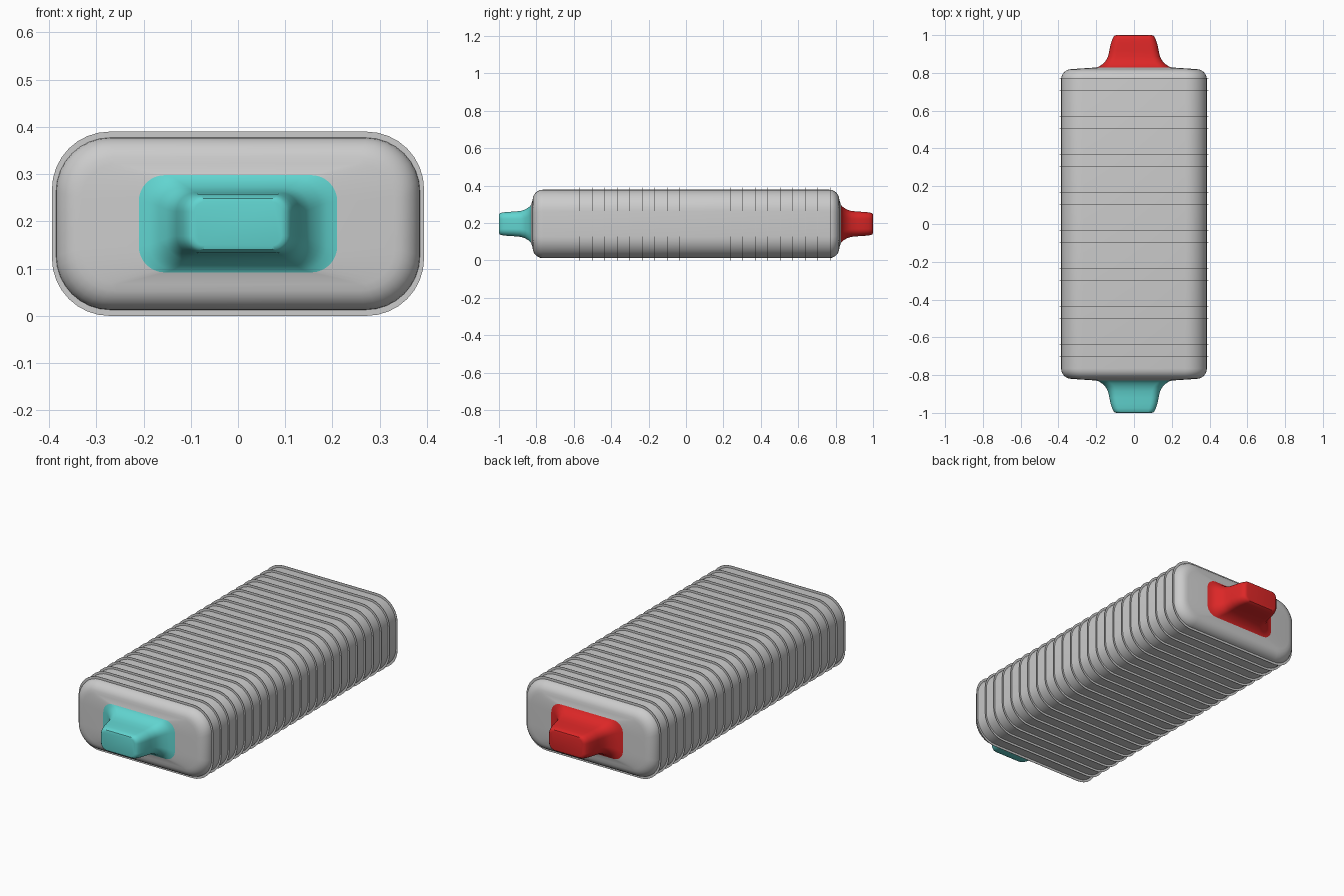
import bpy, bmesh, math

if "Cube" in bpy.data.objects:
    bpy.data.objects.remove(bpy.data.objects["Cube"])

ZC = 0.195  # height of the long axis


def outline(hw, hh, r, n=8):
    """Rounded rectangle around the long axis."""
    pts = []
    for k, (sx, sz) in enumerate([(1, 1), (-1, 1), (-1, -1), (1, -1)]):
        for i in range(n + 1):
            a = math.pi / 2 * (k + i / n)
            pts.append((sx * (hw - r) + r * math.cos(a),
                        ZC + sz * (hh - r) + r * math.sin(a)))
    return pts


def loft(name, sections, cap_end=False, closed=False, color=None):
    """Skin a list of (y, half width, half height, corner radius)."""
    bm = bmesh.new()
    rows = [[bm.verts.new((x, y, z)) for x, z in outline(w, h, r)]
            for y, w, h, r in sections]
    pairs = list(zip(rows, rows[1:]))
    if closed:
        pairs.append((rows[-1], rows[0]))
    n = len(rows[0])
    for a, b in pairs:
        for i in range(n):
            j = (i + 1) % n
            bm.faces.new((a[i], a[j], b[j], b[i]))
    if cap_end:
        bm.faces.new(rows[-1])
    bmesh.ops.recalc_face_normals(bm, faces=bm.faces)
    # open shells: make sure the side faces point away from the axis
    f = max(bm.faces, key=lambda q: q.calc_center_median().z)
    if f.normal.z < 0:
        bmesh.ops.reverse_faces(bm, faces=bm.faces)
    me = bpy.data.meshes.new(name)
    bm.to_mesh(me)
    bm.free()
    ob = bpy.data.objects.new(name, me)
    bpy.context.collection.objects.link(ob)
    if color:
        mat = bpy.data.materials.new(name + "_color")
        mat.diffuse_color = color
        mat.use_nodes = True
        mat.node_tree.nodes["Principled BSDF"].inputs["Base Color"].default_value = mat.diffuse_color
        me.materials.append(mat)
    bpy.ops.object.select_all(action='DESELECT')
    ob.select_set(True)
    bpy.context.view_layer.objects.active = ob
    bpy.ops.object.shade_smooth_by_angle(angle=math.radians(40))
    return ob


# Body: rounded box with soft end edges and slightly domed end faces
W, H, R = 0.386, 0.183, 0.115
E = 0.055
end = [(0.765 + E * math.sin(a), W - E * (1 - math.cos(a)),
        H - E * (1 - math.cos(a)), R - 0.7 * E * (1 - math.cos(a)))
       for a in (math.radians(d) for d in range(0, 91, 15))]
end.append((0.828, 0.21, 0.103, 0.055))
loft("body", [(-y, w, h, r) for y, w, h, r in reversed(end)] + end)

# Thin ribs wrapped around the body
COUNT, FIRST, LAST, T = 24, -0.77, 0.772, 0.001
for i in range(COUNT):
    y = FIRST + (LAST - FIRST) * i / (COUNT - 1)
    inner, outer = (W - 0.004, H - 0.004, R - 0.004), (0.394, 0.195, 0.122)
    loft(f"rib_{i + 1}", [(y - T, *inner), (y - T, *outer),
                          (y + T, *outer), (y + T, *inner)], closed=True)

# End plugs: flared foot, narrow neck, rounded tip
plug = [(0.828, 0.21, 0.103, 0.055),
        (0.832, 0.188, 0.097, 0.052),
        (0.842, 0.172, 0.088, 0.049),
        (0.860, 0.152, 0.077, 0.046),
        (0.885, 0.138, 0.069, 0.043),
        (0.920, 0.130, 0.066, 0.040),
        (0.950, 0.124, 0.064, 0.038),
        (0.975, 0.116, 0.062, 0.036),
        (0.990, 0.109, 0.059, 0.033),
        (0.998, 0.101, 0.054, 0.028),
        (1.000, 0.092, 0.047, 0.022)]
for name, s, color in (("front_plug", -1, (0.12, 0.66, 0.63, 1)),
                       ("back_plug", 1, (0.72, 0.02, 0.02, 1))):
    loft(name, [(s * y, w, h, r) for y, w, h, r in plug], cap_end=True, color=color)
